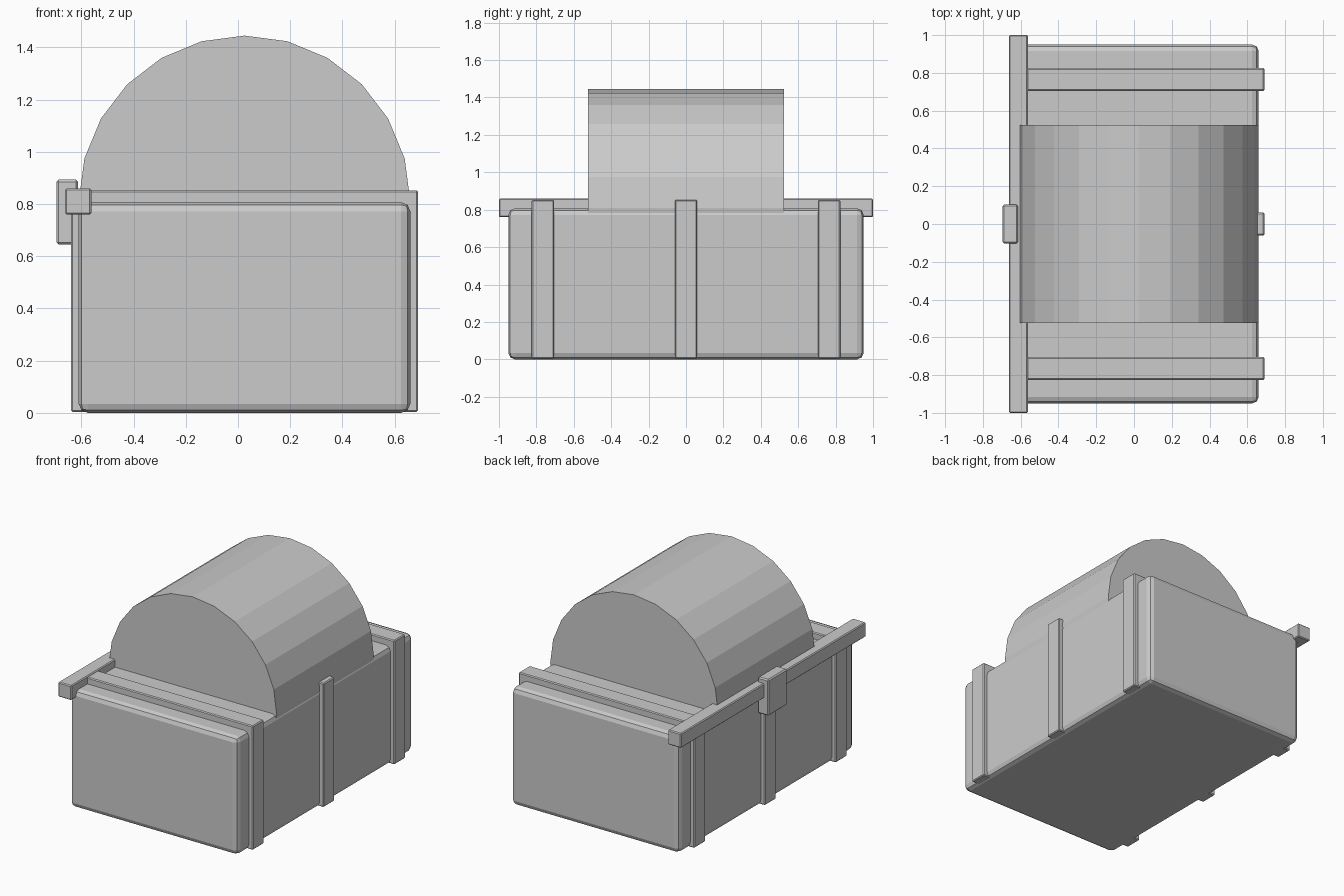
import bpy
import math

if "Cube" in bpy.data.objects:
    bpy.data.objects.remove(bpy.data.objects["Cube"])


def box(name, lo, hi, bevel, segments=1):
    """Bevelled box spanning two opposite corners."""
    bpy.ops.mesh.primitive_cube_add(
        size=1, location=[(a + b) / 2 for a, b in zip(lo, hi)])
    ob = bpy.context.object
    ob.name = name
    ob.scale = [b - a for a, b in zip(lo, hi)]
    bpy.ops.object.transform_apply(location=False, rotation=False, scale=True)
    mod = ob.modifiers.new("Bevel", 'BEVEL')
    mod.width = bevel
    mod.segments = segments
    return ob


# Chest body
box("chest_body", (-0.61, -0.95, 0), (0.66, 0.95, 0.807), 0.035, 2)

# Faceted barrel lid, its lower half sunk into the body
bpy.ops.mesh.primitive_cylinder_add(
    vertices=24, radius=0.635, depth=1.05,
    location=(0.025, 0, 0.81), rotation=(math.pi / 2, 0, 0))
bpy.context.object.name = "barrel_lid"

# Three straps around the body
for label, y in (("front", -0.765), ("middle", 0), ("back", 0.765)):
    box(f"{label}_strap", (-0.64, y - 0.06, 0.004), (0.69, y + 0.06, 0.852), 0.006)

# Rail along the left edge and the latch on it
box("edge_rail", (-0.662, -1, 0.76), (-0.562, 1, 0.86), 0.006)
box("latch", (-0.695, -0.102, 0.645), (-0.613, 0.102, 0.893), 0.008)
